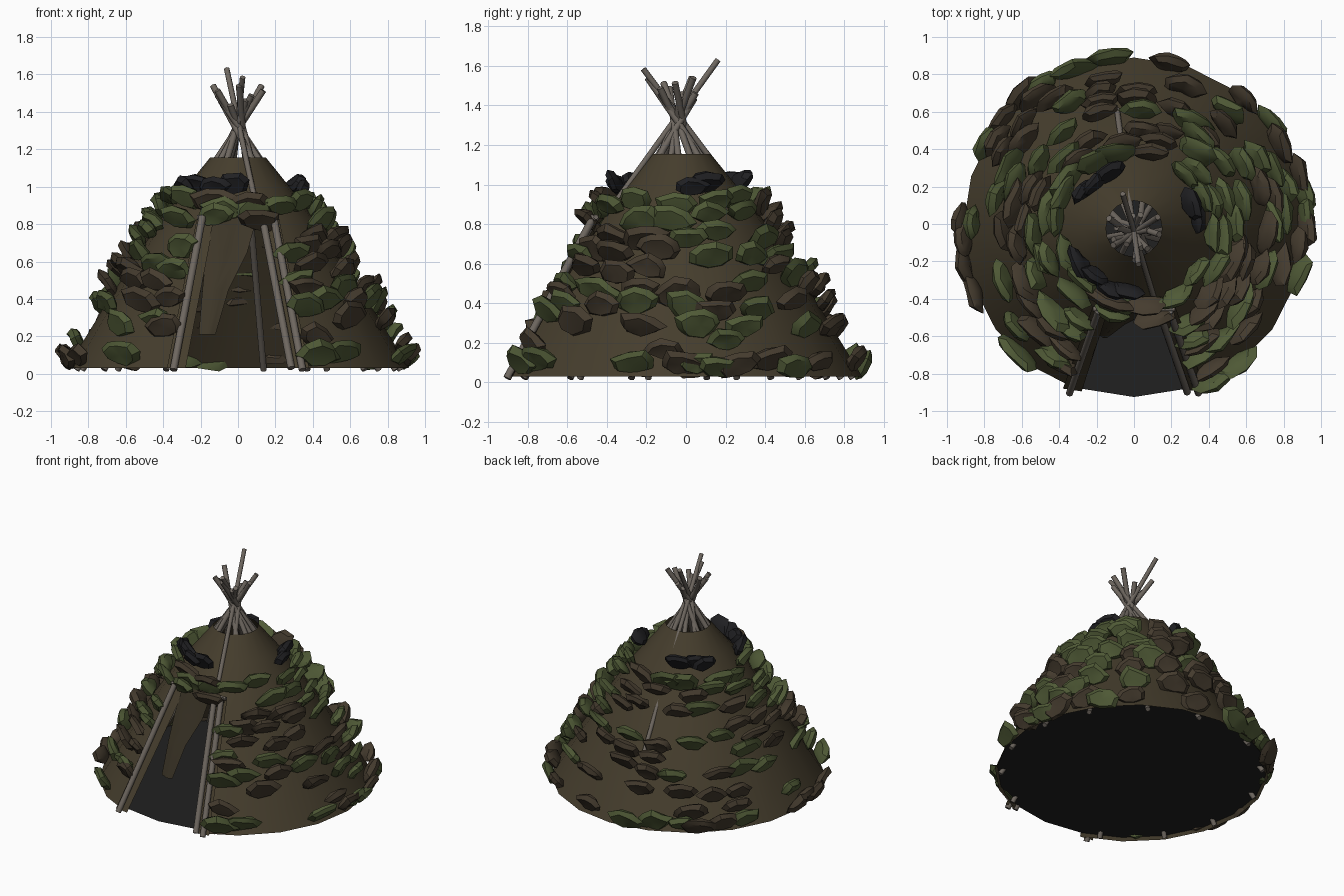
import bpy, bmesh, math, random
from mathutils import Vector

random.seed(23)
if "Cube" in bpy.data.objects:
    bpy.data.objects.remove(bpy.data.objects["Cube"], do_unlink=True)

CY = -0.025                     # cone axis offset in y
SIDES = 20
PROFILE = [(0.03, 0.915), (0.4, 0.69), (0.83, 0.41), (1.0, 0.275), (1.155, 0.15)]


def material(name, r, g, b):
    m = bpy.data.materials.new(name)
    m.use_nodes = True
    m.diffuse_color = (r, g, b, 1)
    bsdf = m.node_tree.nodes["Principled BSDF"]
    bsdf.inputs["Base Color"].default_value = (r, g, b, 1)
    bsdf.inputs["Roughness"].default_value = 0.9
    return m


CLOTH = material("brown cloth", 0.060, 0.047, 0.026)
FLAP = material("dark flap cloth", 0.048, 0.038, 0.022)
WOOD = material("grey wood", 0.155, 0.135, 0.115)
GREEN = material("moss green", 0.079, 0.102, 0.037)
BROWN = material("turf brown", 0.060, 0.045, 0.028)
BLACK = material("charred black", 0.014, 0.014, 0.016)
FLOOR = material("floor grey", 0.015, 0.015, 0.015)


def finish(name, bm, mat, angle=0):
    mesh = bpy.data.meshes.new(name)
    bm.to_mesh(mesh)
    bm.free()
    mesh.materials.append(mat)
    ob = bpy.data.objects.new(name, mesh)
    bpy.context.collection.objects.link(ob)
    if angle:
        bpy.ops.object.select_all(action='DESELECT')
        ob.select_set(True)
        bpy.context.view_layer.objects.active = ob
        bpy.ops.object.shade_smooth_by_angle(angle=math.radians(angle))


def polar(angle, radius, z):
    """Point around the cone axis; angle 0 is the front, positive towards +x."""
    return Vector((radius * math.sin(angle), CY - radius * math.cos(angle), z))


def cone_radius(z):
    for (z0, r0), (z1, r1) in zip(PROFILE, PROFILE[1:]):
        if z <= z1:
            return r0 + (r1 - r0) * (z - z0) / (z1 - z0)
    return PROFILE[-1][1]


def add_stick(bm, a, b, radius, sides=8):
    axis = (b - a).normalized()
    u = axis.orthogonal().normalized()
    v = axis.cross(u)
    ends = []
    for p in (a, b):
        ends.append([bm.verts.new(p + radius * (u * math.cos(t) + v * math.sin(t)))
                     for t in (math.tau * i / sides for i in range(sides))])
    for i in range(sides):
        j = (i + 1) % sides
        bm.faces.new((ends[0][i], ends[0][j], ends[1][j], ends[1][i]))
    bm.faces.new(ends[0][::-1])
    bm.faces.new(ends[1])


# cloth cover with the doorway left open at the front
bm = bmesh.new()
rings = [[bm.verts.new(polar(math.tau * i / SIDES, r, z)) for i in range(SIDES)]
         for z, r in PROFILE]
for k in range(len(rings) - 1):
    for i in range(SIDES):
        if k < 2 and i in (0, SIDES - 1):
            continue
        j = (i + 1) % SIDES
        bm.faces.new((rings[k][i], rings[k][j], rings[k + 1][j], rings[k + 1][i]))
finish("cloth_cover", bm, CLOTH, 30)

# floor disc, just above the hem of the cover
bm = bmesh.new()
bm.faces.new([bm.verts.new(polar(math.tau * i / SIDES, 0.9, 0.052)) for i in range(SIDES)])
finish("floor", bm, FLOOR)

# crossing poles, none standing in the doorway
bm = bmesh.new()
count = 14
for i in range(1, count):
    a = math.tau * i / count + random.uniform(-0.08, 0.08) - 0.08
    foot = polar(a, 0.88, 0.02)
    twist = random.uniform(-0.03, 0.03)
    near = Vector((twist * math.cos(a), CY - 0.015 + twist * math.sin(a), 1.32))
    tip = near + (near - foot) * (0.15, 0.09, 0.17, 0.11, 0.13)[i % 5]
    add_stick(bm, foot, tip, 0.017)
# long poles lying on the back and front of the cover
for a, r, z, length in ((-3.0, 0.645, 0.48, 1.27), (0.28, 0.39, 0.85, 1.56)):
    foot = polar(a, r, z)
    add_stick(bm, foot, foot + (Vector((0, CY - 0.015, 1.35)) - foot) * length, 0.015)
finish("poles", bm, WOOD, 60)

# door frame: a jamb on each side, a thin inner stick and short lintel ends
bm = bmesh.new()
for side in (-1, 1):
    add_stick(bm, Vector((side * 0.345, -0.905, 0.02)), Vector((side * 0.19, -0.465, 0.84)), 0.02)
    add_stick(bm, Vector((side * 0.1, -0.455, 0.835)), Vector((side * 0.22, -0.455, 0.835)), 0.013)
add_stick(bm, Vector((0.285, -0.9, 0.03)), Vector((0.13, -0.455, 0.84)), 0.02)
finish("door_frame", bm, WOOD, 60)

# cloth strips wrapped around the jambs
for side, name in ((-1, "right_door_strip"), (1, "left_door_strip")):
    bm = bmesh.new()
    pts = [(0.28, -0.895, 0.03), (0.38, -0.88, 0.03), (0.22, -0.44, 0.83), (0.125, -0.42, 0.83)]
    verts = [bm.verts.new((side * x, y, z)) for x, y, z in pts]
    bm.faces.new(verts if side > 0 else verts[::-1])
    finish(name, bm, CLOTH)

# door flap gathered to one side: left and right edge at each height
bm = bmesh.new()
rows = []
for z, left, right, y in ((0.83, -0.13, 0.10, -0.45), (0.65, -0.17, 0.05, -0.49),
                          (0.45, -0.19, -0.05, -0.55), (0.21, -0.21, -0.12, -0.6)):
    row = []
    for i in range(5):
        t = i / 4
        fold = 0.012 * math.sin(6 * t + 5 * z)
        row.append(bm.verts.new((left + (right - left) * t, y + fold, z)))
    rows.append(row)
for hi, lo in zip(rows, rows[1:]):
    for i in range(4):
        bm.faces.new((lo[i], lo[i + 1], hi[i + 1], hi[i]))
finish("door_flap", bm, FLAP, 70)


def add_clump(bm, angle, z, standoff, length=0.12, height=0.078):
    """Irregular faceted turf plate leaning outwards at its upper edge."""
    out = Vector((math.sin(angle), -math.cos(angle), 0))
    side = Vector((math.cos(angle), math.sin(angle), 0))
    lean = random.uniform(0.4, 0.8)
    up = Vector((0, 0, math.cos(lean))) + out * math.sin(lean)
    normal = out * math.cos(lean) - Vector((0, 0, math.sin(lean)))
    roll = random.uniform(-0.3, 0.3)
    u = side * math.cos(roll) + up * math.sin(roll)
    v = up * math.cos(roll) - side * math.sin(roll)
    centre = polar(angle, cone_radius(z) + standoff, z)
    n = random.randint(7, 9)
    size = random.uniform(0.85, 1.1)
    jit = [random.uniform(0.8, 1.17) * size for _ in range(n)]
    loops = []
    for scale, depth in ((0.7, -0.03), (1.0, -0.008), (0.75, 0.02)):
        loop = []
        for i in range(n):
            t = math.tau * i / n
            d = depth + random.uniform(-0.008, 0.008)
            p = u * math.cos(t) * length + v * math.sin(t) * height
            loop.append(bm.verts.new(centre + p * scale * jit[i] + normal * d))
        loops.append(loop)
    back = bm.verts.new(centre - normal * 0.036)
    front = bm.verts.new(centre + normal * 0.018)
    for i in range(n):
        j = (i + 1) % n
        for a, b in zip(loops, loops[1:]):
            bm.faces.new((a[i], a[j], b[j], b[i]))
        bm.faces.new((back, loops[0][j], loops[0][i]))
        bm.faces.new((front, loops[2][i], loops[2][j]))


# bottom row of turf: bearings in degrees
green, brown = bmesh.new(), bmesh.new()
for target, bearings in ((green, (-43, 28, 37, 75, 95, 101, 128, -172, -160, -148, -120)),
                         (brown, (-68, -78, -86, -93, 90, 108, 120, 140, 168, -140, -130))):
    for deg in bearings:
        add_clump(target, math.radians(deg), random.uniform(0.075, 0.12), 0.05)

# upper rows of turf in patches of green and brown
layers = [(0.19, 22, 0.42), (0.29, 22, 0.6), (0.39, 21, 0.66), (0.48, 20, 0.66), (0.57, 18, 0.72),
          (0.66, 17, 0.72), (0.75, 16, 0.74), (0.84, 14, 0.88), (0.92, 14, 1.0)]
for z, slots, fill in layers:
    phase = random.uniform(0, math.tau)
    for i in range(slots):
        a = math.tau * (i + random.uniform(-0.25, 0.25)) / slots + phase
        a = (a + math.pi) % math.tau - math.pi
        patch = 0.2 * math.sin(3 * a + 9 * z) + 0.1 * math.sin(5 * a - 4 * z)
        if z < 0.9 and random.random() > fill + patch:
            continue
        if z < 0.25 and (-1.1 < a < -0.3 or 0.8 < a < 1.3):
            continue
        if z < 0.83 and abs(a) < 0.36 + 0.09 / cone_radius(z):
            continue
        shade = 0.47 + 0.3 * math.sin(2 * a + 13 * z) + (0.25 if z > 0.8 else 0)
        target = green if random.random() < shade else brown
        add_clump(target, a, z + random.uniform(-0.03, 0.03), 0.05 + 0.025 * z)

# clumps hugging both sides of the doorway and above it
for z, a in ((0.56, -0.56), (0.26, -0.49), (0.64, 0.52), (0.5, 0.5), (0.36, 0.5), (0.2, 0.5),
             (0.88, -0.2), (0.88, 0.2)):
    add_clump(green if z > 0.3 else brown, a, z, 0.05)
finish("green_turf", green, GREEN, 35)
finish("brown_turf", brown, BROWN, 35)

# charred clumps near the smoke hole
bm = bmesh.new()
for deg in (-58, -40, -22, -6, 98, 112, 205, 222, 234):
    add_clump(bm, math.radians(deg), 1.0 + random.uniform(-0.01, 0.02), 0.07, 0.095, 0.06)
finish("charred_turf", bm, BLACK, 35)
